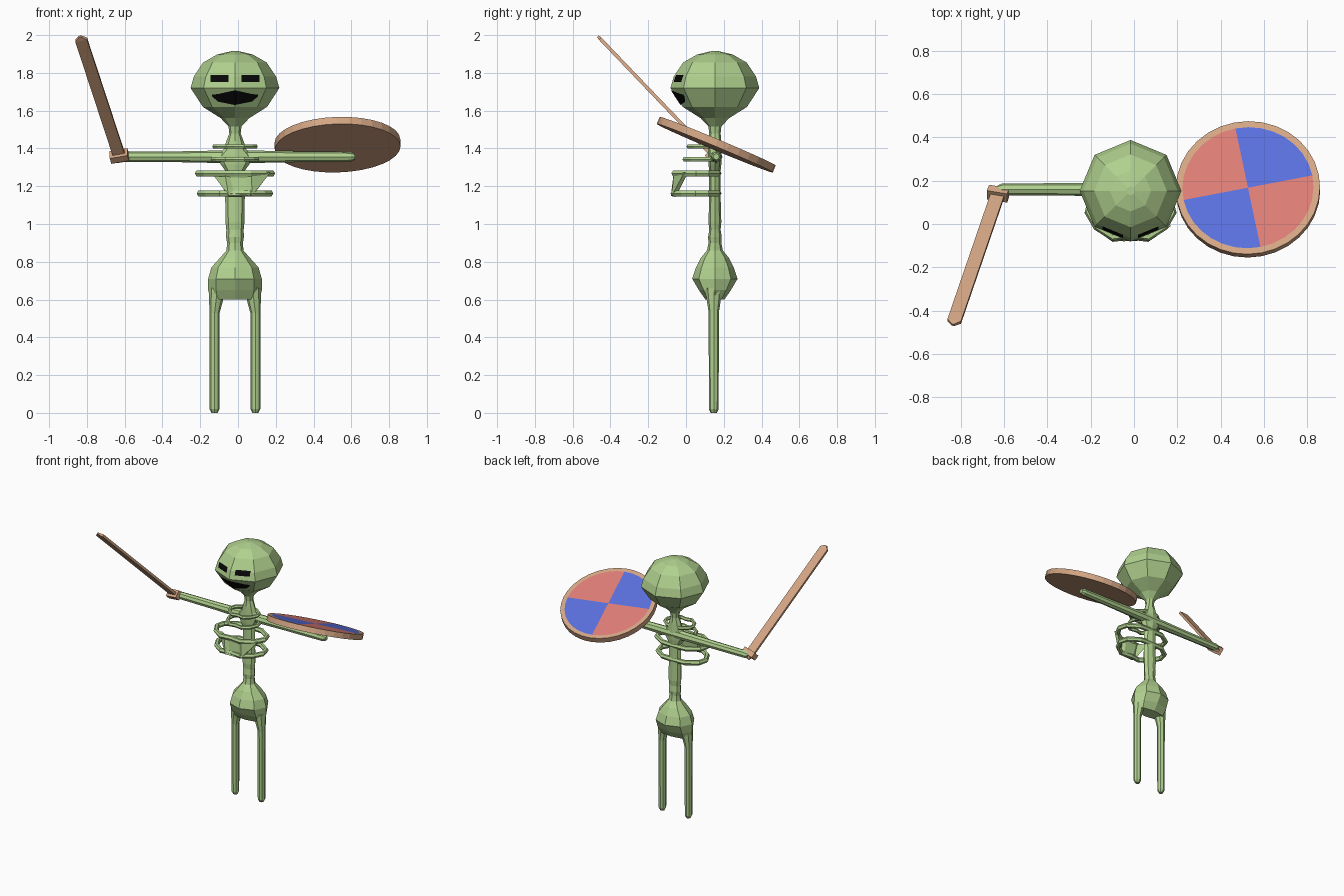
import bpy, bmesh, math
from mathutils import Vector
from mathutils.bvhtree import BVHTree

if "Cube" in bpy.data.objects:
    bpy.data.objects.remove(bpy.data.objects["Cube"])

CX, CY = -0.016, 0.153      # body axis


def material(name, r, g, b):
    m = bpy.data.materials.new(name)
    lin = [((c / 255 + 0.055) / 1.055) ** 2.4 if c > 10 else c / 3294 for c in (r, g, b)]
    m.diffuse_color = (*lin, 1)
    m.use_nodes = True
    m.node_tree.nodes["Principled BSDF"].inputs["Base Color"].default_value = m.diffuse_color
    return m


GREEN = material("pale green", 176, 208, 142)
WOOD = material("tan wood", 212, 166, 132)
RED = material("soft red", 222, 125, 118)
BLUE = material("blue", 90, 112, 222)
BLACK = material("black", 8, 8, 8)


def finish(bm, name, *mats, fix=True):
    if fix:
        bmesh.ops.recalc_face_normals(bm, faces=bm.faces)
    me = bpy.data.meshes.new(name)
    bm.to_mesh(me)
    bm.free()
    ob = bpy.data.objects.new(name, me)
    for m in mats:
        me.materials.append(m)
    bpy.context.collection.objects.link(ob)
    return ob


def loft(name, rings, mat, closed=False):
    """Skin a list of point rings, capping the ends unless closed."""
    bm = bmesh.new()
    vs = [[bm.verts.new(p) for p in ring] for ring in rings]
    n = len(vs[0])
    pairs = list(zip(vs, vs[1:])) + ([(vs[-1], vs[0])] if closed else [])
    for a, b in pairs:
        for i in range(n):
            j = (i + 1) % n
            bm.faces.new((a[i], a[j], b[j], b[i]))
    if not closed:
        bm.faces.new(vs[0][::-1])
        bm.faces.new(vs[-1])
    return finish(bm, name, mat)


def ellipse(z, rx, ry, sides=8, x=CX, y=CY):
    return [(x + rx * math.cos(k * math.tau / sides), y + ry * math.sin(k * math.tau / sides), z)
            for k in range(sides)]


# Head: octagonal lathe
head_profile = [(1.515, .033), (1.56, .075), (1.62, .17), (1.72, .235), (1.78, .218),
                (1.855, .168), (1.897, .095), (1.915, .02)]
head = loft("head", [ellipse(z, r, r) for z, r in head_profile], GREEN)

# Torso: pelvis, waist, chest, shoulders and neck
torso = [(.60, .13, .05), (.65, .142, .085), (.71, .142, .12), (.77, .125, .10),
         (.82, .08, .075), (.86, .045, .042), (.90, .042, .034), (.93, .047, .036),
         (.97, .046, .030), (1.01, .05, .034), (1.15, .052, .03), (1.28, .05, .03),
         (1.315, .075, .034), (1.36, .10, .036), (1.395, .06, .036), (1.44, .045, .034),
         (1.48, .03, .03), (1.53, .036, .036)]
loft("torso", [ellipse(z, a, b) for z, a, b in torso], GREEN)

# Legs
leg_profile = [(0, .016), (.02, .026), (.53, .027), (.59, .036), (.66, .045)]
for side, label in ((-1, "right"), (1, "left")):
    loft(label + "_leg", [ellipse(z, r, r, 8, CX + side * (.108 - max(0, z - .53) * .12), .147)
                          for z, r in leg_profile], GREEN)

# Arms: one straight bar through the shoulders
arm_profile = [(-.63, .018), (-.61, .027), (-.3, .029), (-.1, .033), (.07, .033),
               (.3, .029), (.60, .026), (.62, .016)]
loft("arms", [[(x, .16 + r * math.cos(k * math.tau / 8), 1.356 + r * math.sin(k * math.tau / 8))
               for k in range(8)] for x, r in arm_profile], GREEN)


# Ribs: closed flat loops running from the spine round to the front
def rib(name, z, width, front, r):
    half = [(.5, .165), (.92, .11), (1, .05), (.8, -.02), (.42, -.07)]
    k = (.165 - front) / .235
    right = [(w * width, .165 - (.165 - y) * k) for w, y in half]
    path = [(0, .17)] + right + [(0, front + .01)] + [(-x, y) for x, y in reversed(right)]
    pts = [Vector((CX + x, y, z)) for x, y in path]
    rings = []
    for i, p in enumerate(pts):
        t = (pts[(i + 1) % len(pts)] - pts[i - 1]).normalized()
        out = t.cross(Vector((0, 0, 1)))
        rings.append([p + out * r * math.cos(a) + Vector((0, 0, r * math.sin(a)))
                      for a in (j * math.tau / 6 for j in range(6))])
    loft(name, rings, GREEN, closed=True)


rib("rib_lowest", 1.162, .185, -.065, .018)
rib("rib_lower", 1.268, .195, -.06, .018)
rib("rib_upper", 1.342, .115, -.005, .014)
rib("rib_top", 1.410, .108, .015, .013)

# Breastplate: wedge joining the two lower ribs, with a recessed centre
bm = bmesh.new()
v = [bm.verts.new(p) for p in ((-.14, -.025, 1.272), (-.07, -.065, 1.272), (.07, -.065, 1.272),
                               (.17, -.01, 1.272), (.075, -.075, 1.150), (-.05, -.08, 1.150))]
bm.faces.new((v[0], v[5], v[1]))
centre = bm.faces.new((v[1], v[5], v[4], v[2]))
bm.faces.new((v[2], v[4], v[3]))
bm.normal_update()
bmesh.ops.inset_individual(bm, faces=[centre], thickness=.038, depth=-.012)
plate = finish(bm, "breastplate", GREEN, fix=False)
mod = plate.modifiers.new("thickness", "SOLIDIFY")
mod.thickness = .022
mod.offset = -1

# Face details: thin plates laid onto the front of the head
tree = BVHTree.FromPolygons([p.co.copy() for p in head.data.vertices],
                            [list(f.vertices) for f in head.data.polygons])


def face_plate(name, columns):
    bm = bmesh.new()
    cols = []
    for x, lo, hi in columns:
        col = []
        for k in range(5):
            z = lo + (hi - lo) * k / 4
            hit = tree.ray_cast(Vector((CX + x, -1, z)), Vector((0, 1, 0)))[0]
            col.append(bm.verts.new((hit.x, hit.y - .006, z)))
        cols.append(col)
    for a, b in zip(cols, cols[1:]):
        for k in range(4):
            bm.faces.new((a[k], b[k], b[k + 1], a[k + 1]))
    finish(bm, name, BLACK, fix=False)


for side, label in ((-1, "right"), (1, "left")):
    face_plate(label + "_eye", [(x, 1.753, 1.79) for x in sorted((side * .034, side * .082, side * .13))])
face_plate("mouth", [(-.122, 1.676, 1.685), (-.09, 1.648, 1.688), (0, 1.63, 1.708),
                     (.09, 1.648, 1.688), (.122, 1.676, 1.685)])

# Sword: blade and guard share one tilted frame
base, tip = Vector((-.628, .14, 1.36)), Vector((-.836, -.466, 1.993))
along = (tip - base).normalized()
thin = along.cross(Vector((1, 0, 0))).normalized()
wide = thin.cross(along).normalized()
length = (tip - base).length


def bar(name, sections):
    """Sections are (distance along, half width, half thickness)."""
    loft(name, [[base + along * t + wide * w * i + thin * h * j
                 for i, j in ((-1, -1), (1, -1), (1, 1), (-1, 1))] for t, w, h in sections], WOOD)


bar("sword_blade", [(-.04, .02, .009), (0, .032, .009), (length - .025, .032, .009),
                    (length, .006, .006)])
bar("sword_guard", [(-.02, .048, .028), (.02, .048, .028)])

# Shield: tilted disc with a wooden rim and quartered face
normal = Vector((-.03, .385, .92)).normalized()
u = (Vector((1, 0, 0)) - normal * normal.x).normalized()
w = normal.cross(u)
middle = Vector((.527, .16, 1.42))
SEG = 32
bm = bmesh.new()


def shield_ring(r, h):
    return [bm.verts.new(middle + normal * h + r * (u * math.cos(a) + w * math.sin(a)))
            for a in (math.radians(11) + k * math.tau / SEG for k in range(SEG))]


bottom, top, inner = shield_ring(.333, -.02), shield_ring(.333, .02), shield_ring(.303, .02)
hub = bm.verts.new(middle + normal * .02)
bm.faces.new(bottom[::-1])
for k in range(SEG):
    j = (k + 1) % SEG
    bm.faces.new((bottom[k], bottom[j], top[j], top[k]))
    bm.faces.new((top[k], top[j], inner[j], inner[k]))
    f = bm.faces.new((inner[k], inner[j], hub))
    f.material_index = 1 + (k // (SEG // 4)) % 2
finish(bm, "shield", WOOD, BLUE, RED)
